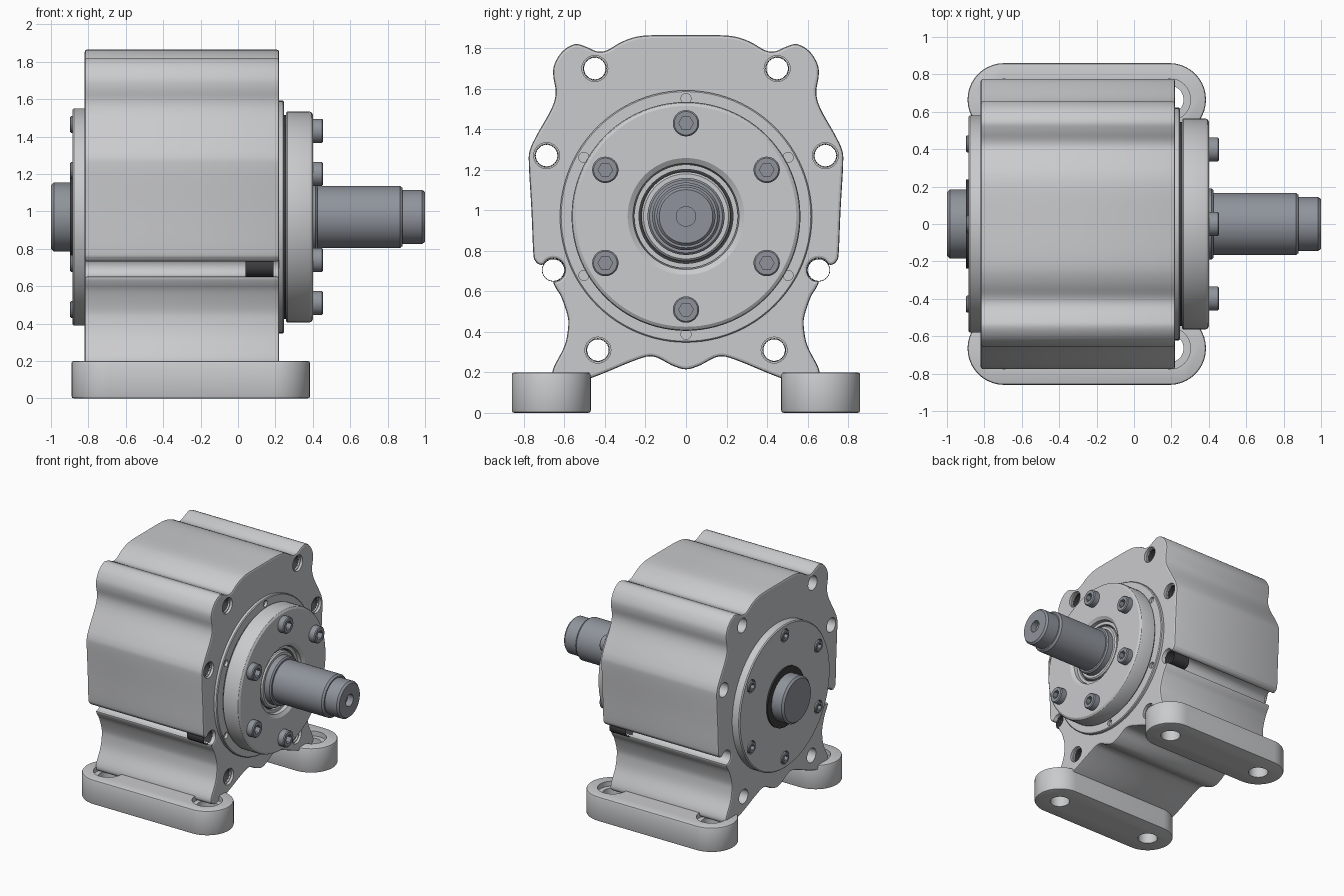
import bpy, bmesh
from math import sin, cos, pi, radians
from mathutils import Matrix, Vector

old = bpy.data.objects.get("Cube")
if old:
    bpy.data.objects.remove(old, do_unlink=True)

AXIS_Z = 0.97  # height of the shaft line
AXLE = Matrix.Translation((0, 0, AXIS_Z))


def material(name, rgb):
    m = bpy.data.materials.new(name)
    m.use_nodes = True
    m.diffuse_color = (*rgb, 1)
    m.node_tree.nodes["Principled BSDF"].inputs["Base Color"].default_value = (*rgb, 1)
    return m


CAST = material("cast grey", (0.59, 0.595, 0.61))
STEEL = material("blue steel", (0.275, 0.295, 0.33))
DARK = material("dark rubber", (0.045, 0.045, 0.05))


def make(name, bm, mat):
    bmesh.ops.recalc_face_normals(bm, faces=bm.faces)
    me = bpy.data.meshes.new(name)
    bm.to_mesh(me)
    bm.free()
    me.materials.append(mat)
    ob = bpy.data.objects.new(name, me)
    bpy.context.collection.objects.link(ob)
    return ob


def activate(ob):
    bpy.ops.object.select_all(action='DESELECT')
    ob.select_set(True)
    bpy.context.view_layer.objects.active = ob


def smooth(ob, angle=32):
    activate(ob)
    bpy.ops.object.shade_smooth_by_angle(angle=radians(angle))
    return ob


def lathe(name, profile, mat, place=AXLE, seg=64):
    """Turn (x, radius) points round the x axis; an off-axis profile closes into a ring."""
    bm = bmesh.new()
    rows = []
    for x, r in profile:
        if r == 0:
            rows.append([bm.verts.new((x, 0, 0))] * seg)
        else:
            rows.append([bm.verts.new((x, r * cos(2 * pi * i / seg), r * sin(2 * pi * i / seg)))
                         for i in range(seg)])
    pairs = list(zip(rows, rows[1:]))
    if all(r > 0 for _, r in profile):
        pairs.append((rows[-1], rows[0]))
    for a, b in pairs:
        for i in range(seg):
            j = (i + 1) % seg
            corners = list(dict.fromkeys((a[i], a[j], b[j], b[i])))
            if len(corners) > 2:
                bm.faces.new(corners)
    bm.transform(place)
    return make(name, bm, mat)


def cut(ob, cutters):
    for c in cutters:
        c.hide_render = True
        mod = ob.modifiers.new("cut", 'BOOLEAN')
        mod.object = c
        mod.solver = 'EXACT'
        activate(ob)
        bpy.ops.object.modifier_apply(modifier=mod.name)
        bpy.data.objects.remove(c, do_unlink=True)


def spline(points, steps=4):
    """Smooth path through points, symmetric about y = 0 at both ends."""
    flip = lambda p: Vector((-p[0], p[1]))
    p = [flip(points[1])] + [Vector(q) for q in points] + [flip(points[-2])]
    out = []
    for a, b, c, d in zip(p, p[1:], p[2:], p[3:]):
        for k in range(steps):
            t = k / steps
            out.append(0.5 * (2 * b + (c - a) * t + (2 * a - 5 * b + 4 * c - d) * t ** 2
                              + (3 * b - a - 3 * c + d) * t ** 3))
    return out + [p[-2]]


def circle(cy, cz, radius, count, start=0.0, sweep=2 * pi):
    return [Vector((cy + radius * cos(start + sweep * i / count), cz + radius * sin(start + sweep * i / count)))
            for i in range(count)]


def inset(points, amount):
    """Move a clockwise outline inwards along its own normals."""
    out = []
    for i, p in enumerate(points):
        t = (points[(i + 1) % len(points)] - points[i - 1]).normalized()
        out.append(p + amount * Vector((t.y, -t.x)))
    return out


# Housing: half outline (y, z) from top centre to bottom centre, with an open side groove
BORE = .057
GROOVE = (.655, .705)
upper = [(0, 1.865), (.21, 1.862), (.31, 1.835), (.39, 1.79), (.44, 1.785), (.5, 1.81),
         (.55, 1.82), (.61, 1.785), (.65, 1.72), (.655, 1.66), (.643, 1.58), (.665, 1.5),
         (.735, 1.375), (.77, 1.3), (.776, 1.23), (.763, 1), (.754, .79), (.744, .75), (.725, .733)]
lower = [(.642, .615), (.615, .57), (.585, .48), (.582, .42), (.6, .33),
         (.655, .22), (.65, .17), (.58, .15), (.46, .175), (.25, .26), (.16, .278),
         (.07, .235), (0, .215)]
side = spline(upper + circle(*GROOVE, BORE, 9, radians(30), radians(270)) + lower)
outline = side + [Vector((-q.x, q.y)) for q in reversed(side[1:-1])]

holes = [(s * y, z) for s in (-1, 1) for y, z in ((.45, 1.7), (.688, 1.27), (.435, .31))]
bm = bmesh.new()
front_edges, back_edges = [], []


def tunnel(sections):
    """Skin a run of (x, loop) sections and remember its two open rims."""
    rows = [[bm.verts.new((x, p.x, p.y)) for p in loop] for x, loop in sections]
    n = len(rows[0])
    for a, b in zip(rows, rows[1:]):
        for i in range(n):
            j = (i + 1) % n
            bm.faces.new((a[i], a[j], b[j], b[i]))
    for row, rim in ((rows[0], back_edges), (rows[-1], front_edges)):
        rim += [bm.edges.get((row[i - 1], row[i])) for i in range(n)]


tunnel([(x, inset(outline, d)) for x, d in
        ((-.82, .014), (-.816, .004), (-.806, 0), (.206, 0), (.216, .004), (.22, .014))])
for y, z in holes:
    tunnel([(x, circle(y, z, r, 32)) for x, r in ((-.82, BORE), (.2, BORE), (.2, .064), (.22, .064))])
for rim in (front_edges, back_edges):
    bmesh.ops.triangle_fill(bm, use_beauty=True, edges=rim, normal=(1, 0, 0))
housing = smooth(make("housing", bm, CAST))
for poly in housing.data.polygons:
    if abs(poly.normal.x) > .99:
        poly.use_smooth = False

# Thread inserts in the housing holes and in the side grooves
ridges = [(.05 + .01 * i, .0535 if i % 2 else .0555) for i in range(14)]
coil = [(.19, .0565), (.04, .0565), (.04, .0555)] + ridges + [(.19, .0555)]
for y, z in holes + [GROOVE, (-GROOVE[0], GROOVE[1])]:
    smooth(lathe("thread_insert", coil, DARK, Matrix.Translation((0, y, z)), 24), 20)

# Mounting feet: rounded bars with stepped bolt holes
UPRIGHT = Matrix.Rotation(-pi / 2, 4, 'Y')
FOOT_R, ENDS, FOOT_Y = .195, (.19, -.695), .665
for s, label in ((-1, "front_foot"), (1, "back_foot")):
    bm = bmesh.new()
    for cx, start in zip(ENDS, (-pi / 2, pi / 2)):
        for i in range(21):
            a = start + pi * i / 20
            bm.verts.new((cx + FOOT_R * cos(a), s * FOOT_Y + FOOT_R * sin(a), 0))
    base = bm.faces.new(bm.verts)
    raised = bmesh.ops.extrude_face_region(bm, geom=[base], use_keep_orig=True)["geom"]
    bmesh.ops.translate(bm, vec=(0, 0, .2), verts=[g for g in raised if isinstance(g, bmesh.types.BMVert)])
    bmesh.ops.recalc_face_normals(bm, faces=bm.faces)
    rims = [e for e in bm.edges if abs(e.verts[0].co.z - e.verts[1].co.z) < .01]
    bmesh.ops.bevel(bm, geom=rims, offset=.012, segments=2, affect='EDGES', profile=0.5)
    foot = make(label, bm, CAST)
    bolt_hole = [(-.1, 0), (-.1, .075), (.16, .075), (.16, .112), (.3, .112), (.3, 0)]
    cut(foot, [lathe("foot_cutter", bolt_hole, CAST,
                     Matrix.Translation((cx, s * FOOT_Y, 0)) @ UPRIGHT, 40) for cx in ENDS])
    smooth(foot)


def ring_spots(radius):
    return [(radius * sin(pi * i / 3), AXIS_Z + radius * cos(pi * i / 3)) for i in range(6)]


# Front pad with small dowel holes
pad = lathe("front_pad", [(.18, 0), (.18, .622), (.24, .622), (.246, .616), (.246, 0)], CAST, seg=96)
cut(pad, [lathe("dowel_cutter", [(.225, 0), (.225, .025), (.3, .025), (.3, 0)], CAST,
                Matrix.Translation((0, y, z)), 20) for y, z in ring_spots(.582)])
smooth(pad)
smooth(lathe("gasket", [(.24, .3), (.24, .545), (.26, .545), (.26, .3)], DARK, seg=96))

# Front bearing cover with bore
smooth(lathe("front_cover", [(.256, .25), (.256, .557), (.264, .565), (.38, .565), (.392, .56), (.402, .545),
                             (.402, .288), (.385, .262), (.3, .25)], CAST, seg=96))
smooth(lathe("seal_outer", [(.3, .232), (.3, .256), (.36, .256), (.36, .232)], CAST))
smooth(lathe("seal_lip", [(.29, .15), (.29, .24), (.335, .24), (.335, .15)], DARK))
smooth(lathe("seal_inner", [(.3, .16), (.3, .22), (.36, .22), (.37, .21), (.37, .16)], CAST))

# Output shaft with centre hole
smooth(lathe("output_shaft", [(.25, 0), (.25, .19), (.415, .19), (.425, .18), (.425, .167), (.865, .167),
                              (.88, .155), (.88, .145), (.985, .145), (1, .132), (1, .048),
                              (.95, .048), (.95, 0)], STEEL), 25)

# Rear cover, seal and shaft stub
rear = lathe("rear_cover", [(-.8, 0), (-.8, .58), (-.878, .58), (-.886, .572), (-.886, 0)], CAST, seg=96)
cut(rear, [lathe("pocket_cutter", [(-1, 0), (-1, .052), (-.86, .052), (-.86, 0)], CAST,
                 Matrix.Translation((0, y, z)), 24) for y, z in ring_spots(.495)])
smooth(rear)
smooth(lathe("rear_seal", [(-.87, .15), (-.87, .238), (-.897, .238), (-.897, .15)], DARK))
smooth(lathe("rear_shaft", [(-.86, 0), (-.86, .185), (-.985, .185), (-1, .17), (-1, 0)], STEEL), 25)

# Socket head screws: one head shared by both covers
head = lathe("cover_screw", [(-.03, 0), (-.03, .065), (.046, .065), (.053, .058), (.053, 0)], STEEL,
             Matrix.Identity(4), 32)
cut(head, [lathe("hex_cutter", [(.015, 0), (.015, .036), (.1, .036), (.1, 0)], STEEL, Matrix.Identity(4), 6)])
smooth(head)
for label, radius, x, scale, turn in (("front_screw", .46, .402, 1, 0), ("rear_screw", .495, -.86, .7, pi)):
    for y, z in ring_spots(radius):
        ob = bpy.data.objects.new(label, head.data)
        bpy.context.collection.objects.link(ob)
        ob.location = (x, y, z)
        ob.rotation_euler = (0, 0, turn)
        ob.scale = (scale,) * 3
bpy.data.objects.remove(head, do_unlink=True)
